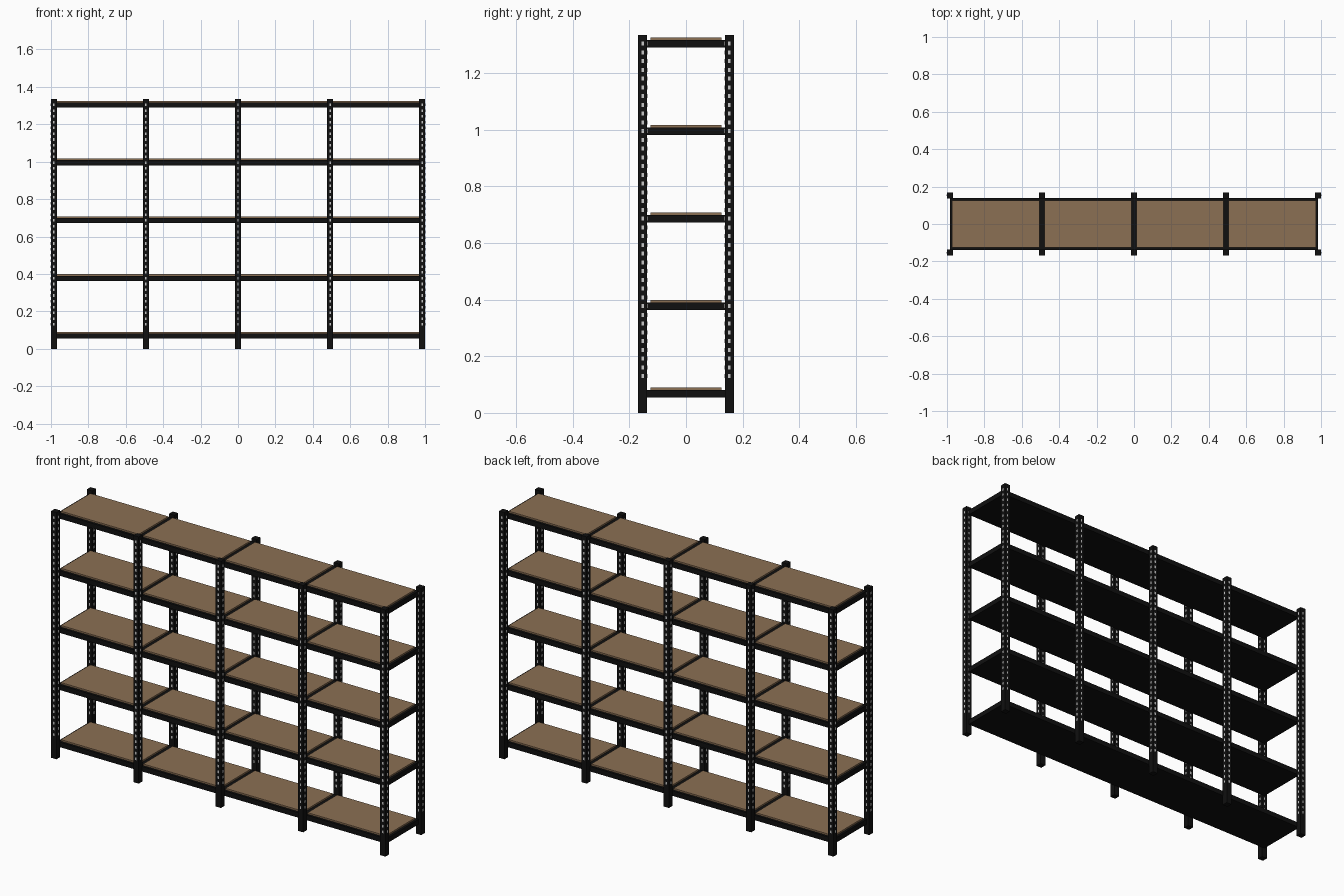
import bpy, bmesh
from mathutils import Matrix, Vector

if "Cube" in bpy.data.objects:
    bpy.data.objects.remove(bpy.data.objects["Cube"])

POST_X = [-0.985 + 0.4925 * i for i in range(5)]
POST_Y = 0.153
POST_W = 0.032
HEIGHT = 1.335
SHELF_TOPS = [0.081 + 0.309 * i for i in range(5)]


def material(name, rgb):
    m = bpy.data.materials.new(name)
    m.diffuse_color = (*rgb, 1)
    m.use_nodes = True
    m.node_tree.nodes["Principled BSDF"].inputs["Base Color"].default_value = m.diffuse_color
    return m


black = material("black_metal", (0.005, 0.005, 0.005))
wood = material("brown_board", (0.26, 0.16, 0.088))
white = material("white_slot", (0.85, 0.85, 0.85))


def boxes(name, items, mat):
    """One object from a list of (centre, size) boxes."""
    bm = bmesh.new()
    for centre, size in items:
        mtx = Matrix.Translation(centre) @ Matrix.Diagonal((*size, 1))
        bmesh.ops.create_cube(bm, size=1, matrix=mtx)
    mesh = bpy.data.meshes.new(name)
    bm.to_mesh(mesh)
    bm.free()
    mesh.materials.append(mat)
    ob = bpy.data.objects.new(name, mesh)
    bpy.context.collection.objects.link(ob)
    return ob


# Uprights with a column of slots on every face
for side, y in (("front", -POST_Y), ("back", POST_Y)):
    for i, x in enumerate(POST_X):
        boxes(f"{side}_post_{i + 1}",
              [((x, y, HEIGHT / 2), (POST_W, POST_W, HEIGHT))], black)
        proud = POST_W + 0.001
        slots = boxes(f"{side}_post_slots_{i + 1}",
                      [((x, y, 0.13), (0.008, proud, 0.014)),
                       ((x, y, 0.13), (proud, 0.008, 0.014))], white)
        arr = slots.modifiers.new("column", 'ARRAY')
        arr.count = 39
        arr.use_relative_offset = False
        arr.use_constant_offset = True
        arr.constant_offset_displace = Vector((0, 0, 0.0309))

# Shelf trays with an inset board on each
bay = POST_X[1] - POST_X[0]
for level, top in enumerate(SHELF_TOPS):
    for i in range(4):
        cx = POST_X[i] + bay / 2
        tag = f"{level + 1}_{i + 1}"
        boxes(f"shelf_tray_{tag}",
              [((cx, 0, top - 0.0135), (bay, 0.277, 0.027))], black)
        boxes(f"shelf_board_{tag}",
              [((cx, 0, top + 0.003), (bay - 0.026, 0.252, 0.011))], wood)
